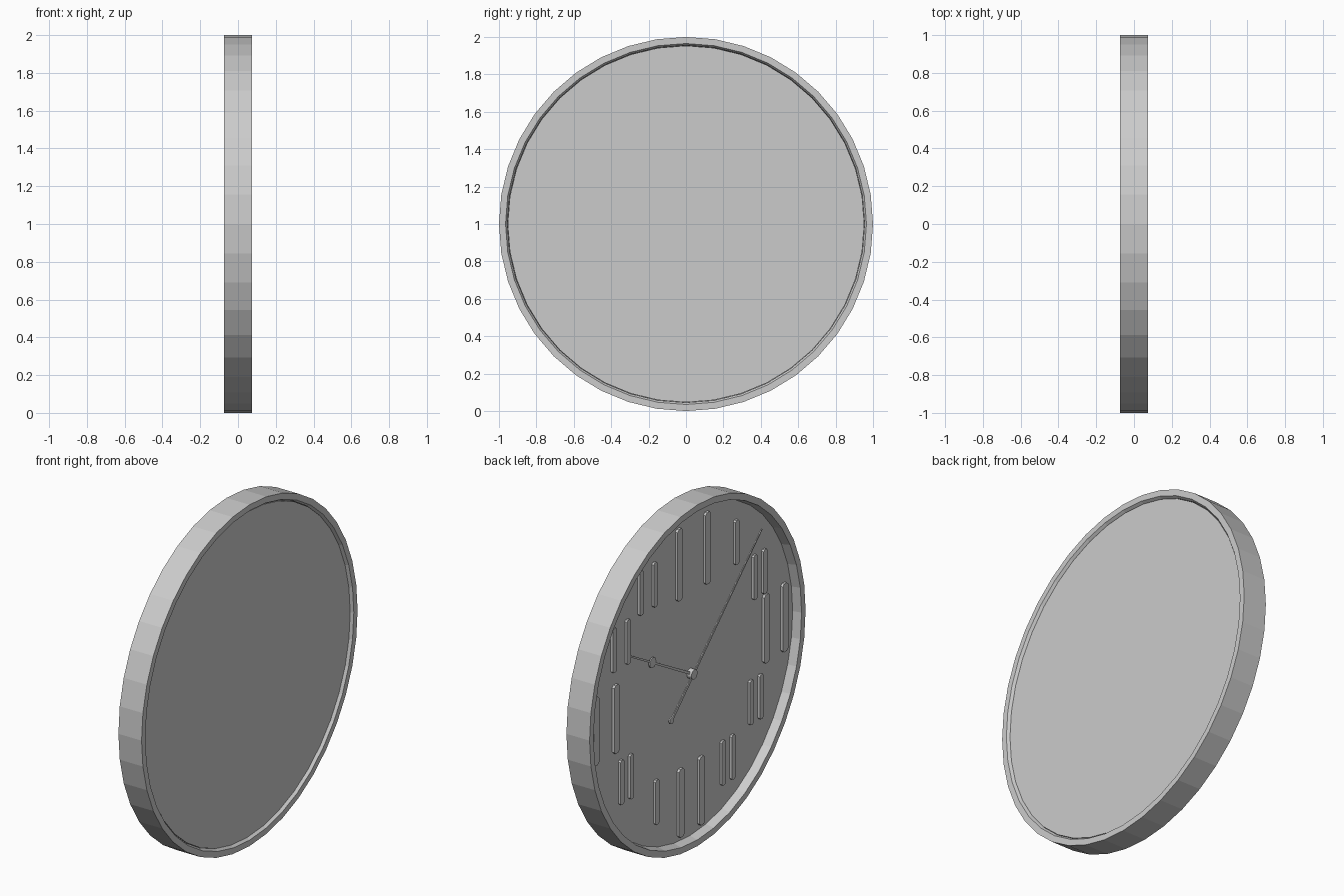
import bpy, bmesh, math

if "Cube" in bpy.data.objects:
    bpy.data.objects.remove(bpy.data.objects["Cube"])

SIDES = 40
FACE_X = -0.025      # dial surface; the clock faces -x


def finish(bm, name):
    bmesh.ops.recalc_face_normals(bm, faces=bm.faces[:])
    me = bpy.data.meshes.new(name)
    bm.to_mesh(me)
    bm.free()
    ob = bpy.data.objects.new(name, me)
    bpy.context.collection.objects.link(ob)
    return ob


def circle(r, n, w=0, h=0):
    return [(w + r * math.sin(2 * math.pi * i / n), h + r * math.cos(2 * math.pi * i / n))
            for i in range(n)]


def lathe(name, profile, n=SIDES):
    """Sweep a closed (x, radius) profile round the clock axis."""
    bm = bmesh.new()
    rings = [[bm.verts.new((x, -w, 1 + h)) for w, h in circle(r, n)] for x, r in profile]
    for k in range(len(rings)):
        a, b = rings[k], rings[(k + 1) % len(rings)]
        for i in range(n):
            j = (i + 1) % n
            bm.faces.new((a[i], a[j], b[j], b[i]))
    return finish(bm, name)


def plates(name, outlines, x_front, x_back):
    """Extrude dial-plane outlines (w = viewer's right, h = up from centre)."""
    bm = bmesh.new()
    for pts in outlines:
        f = [bm.verts.new((x_front, -w, 1 + h)) for w, h in pts]
        b = [bm.verts.new((x_back, -w, 1 + h)) for w, h in pts]
        bm.faces.new(f)
        bm.faces.new(b[::-1])
        for i in range(len(pts)):
            j = (i + 1) % len(pts)
            bm.faces.new((f[i], f[j], b[j], b[i]))
    return finish(bm, name)


def bar(w, h, height, width=0.05):
    """Upright hour bar with clipped corners."""
    a, b, c = width / 2, height / 2, width * 0.25
    return [(w - a + c, h - b), (w + a - c, h - b), (w + a, h - b + c), (w + a, h + b - c),
            (w + a - c, h + b), (w - a + c, h + b), (w - a, h + b - c), (w - a, h - b + c)]


def needle(angle, start, end, w0, w1):
    """Tapered strip along a clockwise angle from 12 o'clock."""
    s, c = math.sin(angle), math.cos(angle)
    return [(s * r + c * o, c * r - s * o)
            for r, o in ((start, -w0), (start, w0), (end, w1), (end, -w1))]


# Rim with slightly sloped inner walls, front and back
lathe("rim", [(-0.075, 0.963), (-0.075, 1.0), (0.075, 1.0), (0.075, 0.965),
              (0.06, 0.955), (FACE_X, 0.952)])

# Dial and back panel
plates("dial_panel", [circle(0.953, SIDES)], FACE_X, 0.06)

# Raised plain hour markers: (right, up, height, gap between paired bars)
markers = [
    (0.02, 0.68, 0.42, 0.26), (0.42, 0.61, 0.26, 0), (0.635, 0.34, 0.26, 0.09),
    (0.78, 0.0, 0.40, 0.17), (0.60, -0.38, 0.26, 0.09), (0.34, -0.635, 0.26, 0.09),
    (0.0, -0.72, 0.40, 0.19), (-0.32, -0.63, 0.26, 0), (-0.60, -0.39, 0.26, 0.09),
    (-0.79, 0.0, 0.40, 0.19), (-0.65, 0.41, 0.26, 0.13), (-0.40, 0.65, 0.26, 0.13),
]
outlines = []
for w, h, height, gap in markers:
    for side in ((-1, 1) if gap else (0,)):
        outlines.append(bar(w + side * gap / 2, h, height, 0.05 if height > 0.3 else 0.035))
plates("hour_markers", outlines, FACE_X - 0.015, FACE_X)

# Hour hand with a small disc near its tip
ha = math.atan2(-0.57, 0.32)
plates("hour_hand", [needle(ha, -0.03, 0.65, 0.008, 0.005)], -0.042, -0.036)
plates("hour_hand_disc", [circle(0.03, 16, 0.42 * math.sin(ha), 0.42 * math.cos(ha))],
       -0.043, -0.035)

# Minute hand with a disc on its counterweight tail
ma = math.atan2(0.636, 0.61)
plates("minute_hand", [needle(ma, -0.28, 0.88, 0.010, 0.004)], -0.050, -0.044)
plates("minute_hand_disc", [circle(0.02, 16, -0.28 * math.sin(ma), -0.28 * math.cos(ma))],
       -0.051, -0.043)

# Centre spindle
plates("spindle", [circle(0.028, 20)], -0.055, FACE_X)
